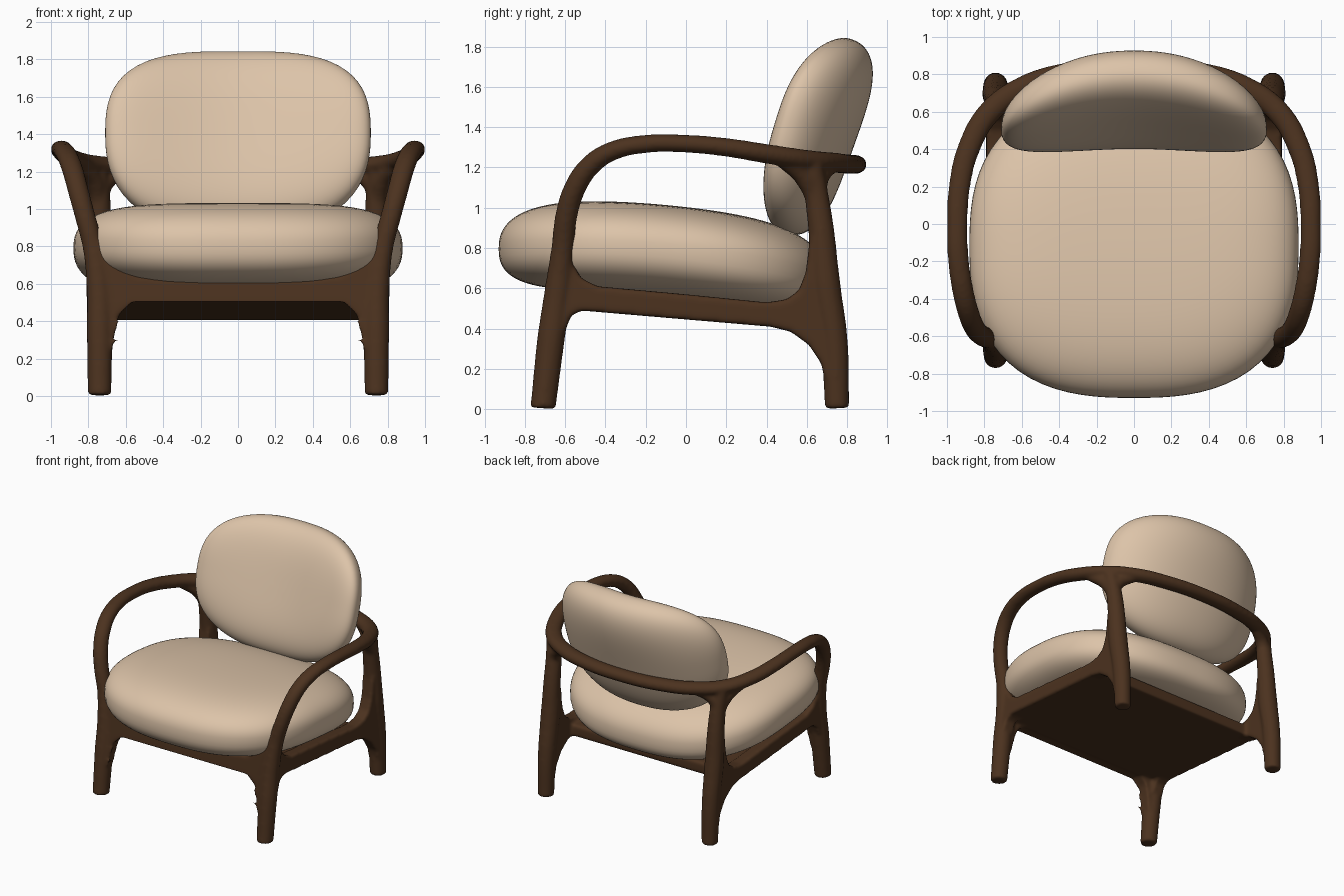
import bpy, bmesh, math
from mathutils import Vector

cube = bpy.data.objects.get("Cube")
if cube:
    bpy.data.objects.remove(cube, do_unlink=True)


def material(name, rgb):
    m = bpy.data.materials.new(name)
    m.use_nodes = True
    m.diffuse_color = (*rgb, 1)
    m.node_tree.nodes["Principled BSDF"].inputs["Base Color"].default_value = (*rgb, 1)
    return m


def add_object(name, bm, mat):
    bmesh.ops.recalc_face_normals(bm, faces=bm.faces)
    for f in bm.faces:
        f.smooth = True
    me = bpy.data.meshes.new(name)
    bm.to_mesh(me)
    bm.free()
    me.materials.append(mat)
    ob = bpy.data.objects.new(name, me)
    bpy.context.scene.collection.objects.link(ob)
    return ob


def add_tube(bm, points, flat=1.0):
    """Sweep a bar through (x, y, z, radius); flat < 1 makes level runs oval."""
    cu = bpy.data.curves.new("bar", "CURVE")
    cu.dimensions = "3D"
    cu.bevel_depth = 1
    cu.bevel_resolution = 5
    cu.use_fill_caps = True
    sp = cu.splines.new("BEZIER")
    sp.resolution_u = 8
    sp.bezier_points.add(len(points) - 1)
    for bp, (x, y, z, r) in zip(sp.bezier_points, points):
        bp.co = (x, y, z / flat)
        bp.radius = r
        bp.handle_left_type = bp.handle_right_type = "AUTO"
    ob = bpy.data.objects.new("bar", cu)
    bpy.context.scene.collection.objects.link(ob)
    dg = bpy.context.evaluated_depsgraph_get()
    me = bpy.data.meshes.new_from_object(ob.evaluated_get(dg))
    for v in me.vertices:
        v.co.z *= flat
    bm.from_mesh(me)
    bpy.data.meshes.remove(me)
    bpy.data.objects.remove(ob, do_unlink=True)


def add_plate(bm, outline, place, lo, hi):
    """Extrude a flat outline; place(u, v, depth) gives the position."""
    a = [bm.verts.new(place(u, v, lo)) for u, v in outline]
    b = [bm.verts.new(place(u, v, hi)) for u, v in outline]
    faces = [bm.faces.new(a), bm.faces.new(b[::-1])]
    for i in range(len(a)):
        j = (i + 1) % len(a)
        bm.faces.new((a[i], b[i], b[j], a[j]))
    bmesh.ops.triangulate(bm, faces=faces)


def cushion(name, mat, size, plan_n, edge_p, edge_q, place):
    """Pillow with a rounded-square plan; size is (a, b, lower, upper)."""
    bm = bmesh.new()
    bmesh.ops.create_uvsphere(bm, u_segments=80, v_segments=48, radius=1)
    a, b, lower, upper = size
    for v in bm.verts:
        r = min(1, math.hypot(v.co.x, v.co.y))
        t = math.atan2(v.co.y, v.co.x)
        c, s = math.cos(t), math.sin(t)
        k = r * (abs(c) ** plan_n + abs(s) ** plan_n) ** (-1 / plan_n)
        w = max(0, 1 - r ** edge_p) ** (1 / edge_q)
        w *= upper if v.co.z > 0 else -lower
        v.co = place(a * k * c, b * k * s, w)
    return add_object(name, bm, mat)


def side_plane(u, v, d):
    return (d, u, v)


def front_plane(u, v, d):
    # Leans back with the front legs
    return (u, d - 0.65 + 0.115 * (v - 0.5), v)


wood = material("dark walnut", (0.072, 0.032, 0.0135))
fabric = material("beige fabric", (0.72, 0.55, 0.395))

frame = bmesh.new()

# Front legs, arms and back rail as one continuous bar
half = [
    (0.74, -0.71, 0.005, 0.064), (0.74, -0.67, 0.35, 0.07),
    (0.745, -0.635, 0.6, 0.067), (0.775, -0.612, 0.8, 0.057),
    (0.82, -0.592, 0.97, 0.056), (0.855, -0.55, 1.1, 0.057),
    (0.885, -0.475, 1.21, 0.058), (0.912, -0.37, 1.28, 0.058),
    (0.938, -0.2, 1.317, 0.057), (0.945, 0, 1.318, 0.056),
    (0.933, 0.2, 1.3, 0.058), (0.885, 0.4, 1.268, 0.061),
    (0.775, 0.595, 1.238, 0.063), (0.6, 0.725, 1.225, 0.063),
    (0.35, 0.805, 1.217, 0.061),
]
mirrored = [(-x, y, z, r) for x, y, z, r in reversed(half)]
add_tube(frame, half + [(0, 0.838, 1.215, 0.06)] + mirrored, 0.8)

# Side aprons with their fillets into both legs
side = [
    (-0.59, 0.78), (-0.56, 0.72), (-0.52, 0.65), (-0.44, 0.61), (0, 0.57),
    (0.4, 0.53), (0.5, 0.545), (0.56, 0.59), (0.595, 0.68), (0.615, 0.85),
    (0.7, 0.85), (0.74, 0.6), (0.76, 0.15), (0.69, 0.15), (0.67, 0.23),
    (0.61, 0.32), (0.52, 0.385), (0.42, 0.41), (-0.52, 0.49),
    (-0.57, 0.465), (-0.6, 0.39), (-0.66, 0.39),
]
for s in (-1, 1):
    add_plate(frame, side, side_plane, s * 0.69, s * 0.79)
    # Rear legs
    add_tube(frame, [
        (s * 0.74, 0.75, 0.005, 0.062), (s * 0.74, 0.735, 0.35, 0.068),
        (s * 0.74, 0.695, 0.62, 0.073), (s * 0.74, 0.67, 0.9, 0.065),
        (s * 0.743, 0.645, 1.08, 0.06), (s * 0.755, 0.622, 1.22, 0.058),
    ])
    # Forked flares from each rear leg into the rail
    for mid, end in (((0.765, 0.602, 1.13), (0.85, 0.47, 1.245)),
                     ((0.72, 0.655, 1.13), (0.59, 0.725, 1.215))):
        add_tube(frame, [
            (s * 0.743, 0.655, 0.97, 0.04),
            (s * mid[0], mid[1], mid[2], 0.052),
            (s * end[0], end[1], end[2], 0.038),
        ])

# Front apron, sweeping up into the front legs
front = [
    (0.77, 0.84), (0.72, 0.78), (0.66, 0.7), (0.55, 0.64), (0.35, 0.61),
    (-0.35, 0.61), (-0.55, 0.64), (-0.66, 0.7), (-0.72, 0.78), (-0.77, 0.84),
    (-0.78, 0.6), (-0.74, 0.25), (-0.675, 0.25), (-0.655, 0.37), (-0.63, 0.45),
    (-0.57, 0.505), (0.57, 0.505), (0.63, 0.45), (0.655, 0.37), (0.675, 0.25),
    (0.74, 0.25), (0.78, 0.6),
]
add_plate(frame, front, front_plane, -0.047, 0.047)

# Seat base panel, sloping down to the back
panel = [(-0.62, 0.5), (0.5, 0.405), (0.5, 0.5), (-0.62, 0.59)]
add_plate(frame, panel, side_plane, -0.7, 0.7)

# Fuse the bars and plates into one softly blended frame
frame_ob = add_object("chair_frame", frame, wood)
rm = frame_ob.modifiers.new("fuse", "REMESH")
rm.mode = "VOXEL"
rm.voxel_size = 0.012
rm.use_smooth_shade = True
sm = frame_ob.modifiers.new("soften", "SMOOTH")
sm.factor = 0.5
sm.iterations = 10


# Seat cushion, tipped slightly backward
def seat_place(x, y, w):
    return Vector((x, y - 0.115, 0.79 + w - 0.09 * y - 0.1 * y * y))


cushion("seat_cushion", fabric, (0.88, 0.815, 0.225, 0.225), 2.6, 4.5, 2.5, seat_place)

# Backrest cushion, reclined with its sides curving forward
tilt = math.radians(19.5)


def back_place(x, v, w):
    w -= (0.155 + 0.06 * v) * (x / 0.71) ** 2
    return Vector((x, 0.655 + v * math.sin(tilt) + w * math.cos(tilt),
                   1.355 + v * math.cos(tilt) - w * math.sin(tilt)))


cushion("backrest_cushion", fabric, (0.71, 0.51, 0.16, 0.185), 2.6, 3.8, 2.2, back_place)
